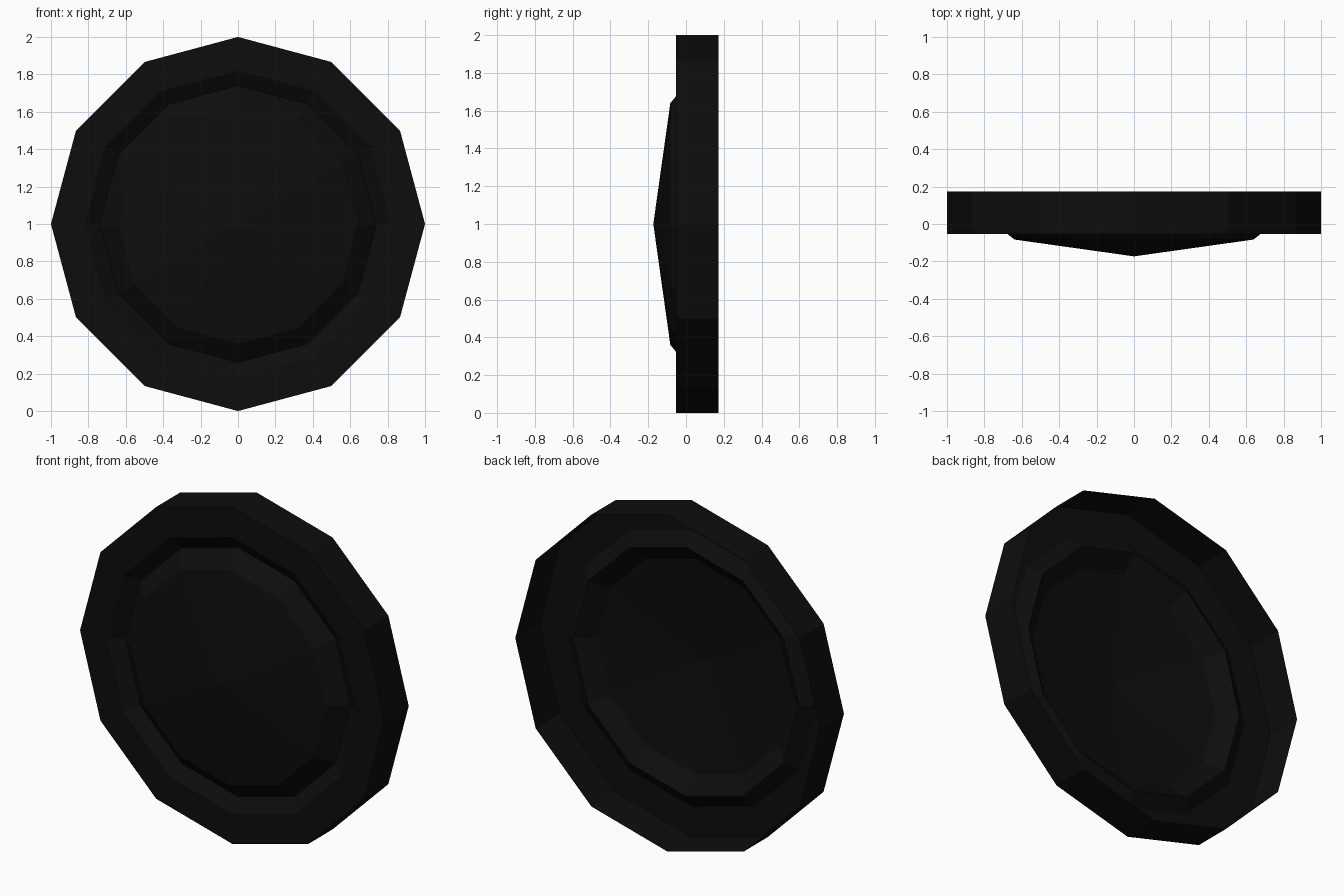
import bpy
import bmesh
from math import sin, cos, tau

if "Cube" in bpy.data.objects:
    bpy.data.objects.remove(bpy.data.objects["Cube"])

SIDES = 12


def material(name, value):
    mat = bpy.data.materials.new(name)
    mat.diffuse_color = (value, value, value, 1)
    mat.use_nodes = True
    mat.node_tree.nodes["Principled BSDF"].inputs["Base Color"].default_value = mat.diffuse_color
    return mat


def lathe(name, profile, mat):
    """Spin (radius, y) points about the wheel axle; radius 0 closes to a point."""
    bm = bmesh.new()
    rings = []
    for r, y in profile:
        if r == 0:
            rings.append([bm.verts.new((0, y, 1))] * SIDES)
        else:
            rings.append([bm.verts.new((r * cos(tau * i / SIDES), y,
                                        1 + r * sin(tau * i / SIDES)))
                          for i in range(SIDES)])
    for a, b in zip(rings, rings[1:]):
        for i in range(SIDES):
            j = (i + 1) % SIDES
            corners = [a[i], a[j], b[j], b[i]]
            bm.faces.new(list(dict.fromkeys(corners)))
    mesh = bpy.data.meshes.new(name)
    bm.to_mesh(mesh)
    bm.free()
    mesh.materials.append(mat)
    obj = bpy.data.objects.new(name, mesh)
    bpy.context.collection.objects.link(obj)
    return obj


black = material("black rubber", 0.004)

# Tyre: tread and flat front sidewall, open at the back
lathe("tyre", [(1, 0.173), (1, -0.053), (0.82, -0.053)], black)

# Wheel cover: groove, bevelled rim and shallow cone, hollow behind
lathe("wheel_cover", [(0.82, -0.053), (0.74, 0.0), (0.64, -0.083), (0, -0.173)], black)
